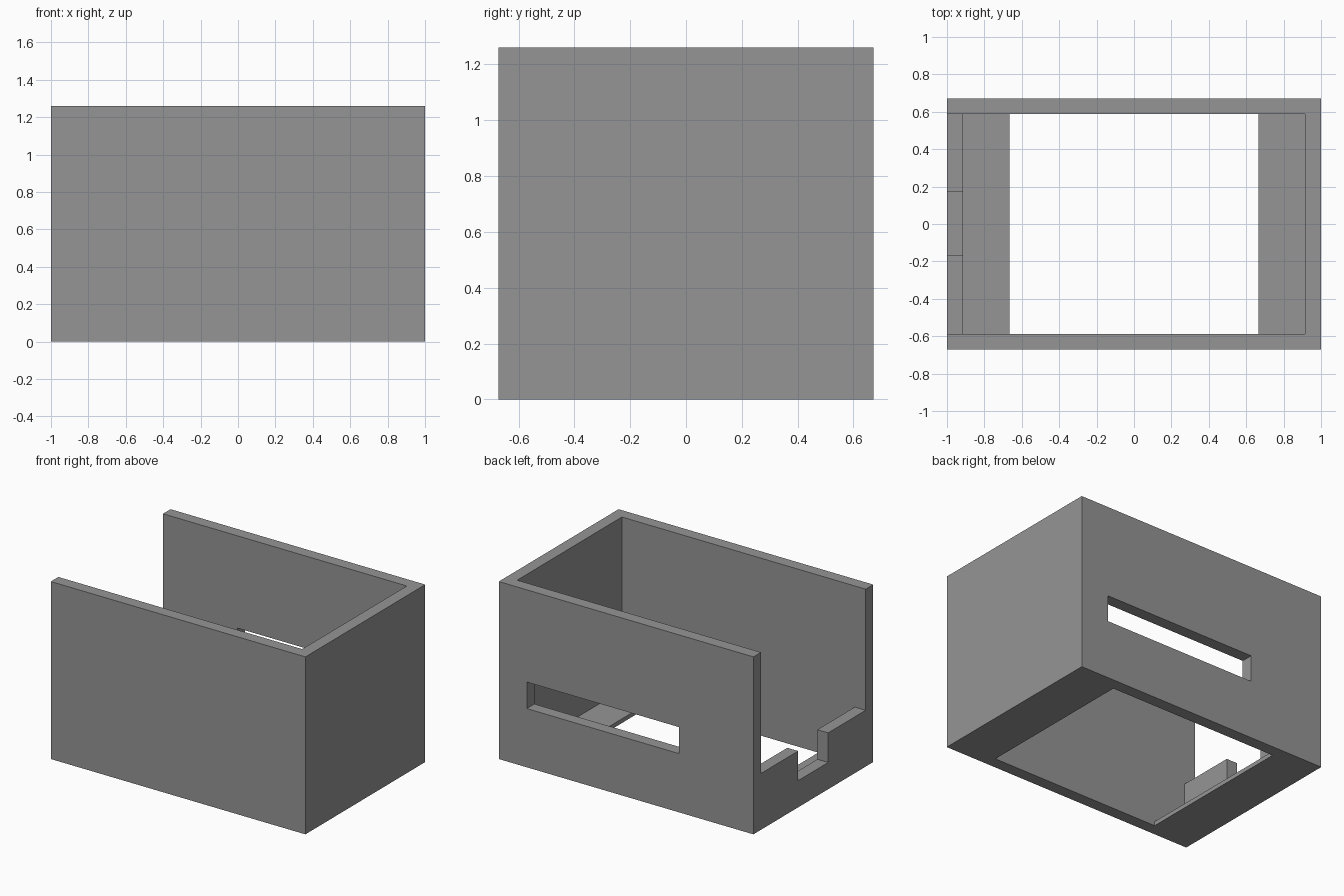
import bpy

if "Cube" in bpy.data.objects:
    bpy.data.objects.remove(bpy.data.objects["Cube"])

X, Y, H = 1.0, 0.672, 1.26      # half length, half depth, height
WALL, FLOOR = 0.085, 0.03

grey = bpy.data.materials.new("grey")
grey.diffuse_color = (0.3, 0.3, 0.3, 1)
grey.use_nodes = True
grey.node_tree.nodes["Principled BSDF"].inputs["Base Color"].default_value = grey.diffuse_color


def box(name, lo, hi):
    """Axis-aligned box between two corners."""
    bpy.ops.mesh.primitive_cube_add(size=1)
    ob = bpy.context.object
    ob.name = name
    for v in ob.data.vertices:
        v.co = [lo[i] if v.co[i] < 0 else hi[i] for i in range(3)]
    return ob


def cut(target, name, lo, hi):
    """Subtract a box from the target and discard the cutter."""
    cutter = box(name, lo, hi)
    cutter.hide_render = True
    mod = target.modifiers.new(name, "BOOLEAN")
    mod.operation, mod.solver, mod.object = "DIFFERENCE", "EXACT", cutter
    bpy.context.view_layer.objects.active = target
    bpy.ops.object.modifier_apply(modifier=mod.name)
    bpy.data.objects.remove(cutter)


case = box("open_case", (-X, -Y, 0), (X, Y, H))
case.data.materials.append(grey)
ix, iy = X - WALL, Y - WALL

# Hollow interior with an open top
cut(case, "cavity", (-ix, -iy, FLOOR), (ix, iy, H + 0.2))
# Large floor opening, leaving a ledge at each end
cut(case, "floor_opening", (-0.665, -iy, -0.2), (0.665, iy, 0.2))
# Left end lowered to a sill between the long walls
cut(case, "end_opening", (-X - 0.2, -iy, 0.4), (-ix + 0.1, iy, H + 0.2))
# Notch in the sill
cut(case, "sill_notch", (-X - 0.2, -0.167, 0.19), (-ix + 0.1, 0.17, 0.6))
# Long slot through the back wall
cut(case, "back_slot", (-0.415, iy - 0.1, 0.417), (0.78, Y + 0.2, 0.605))
